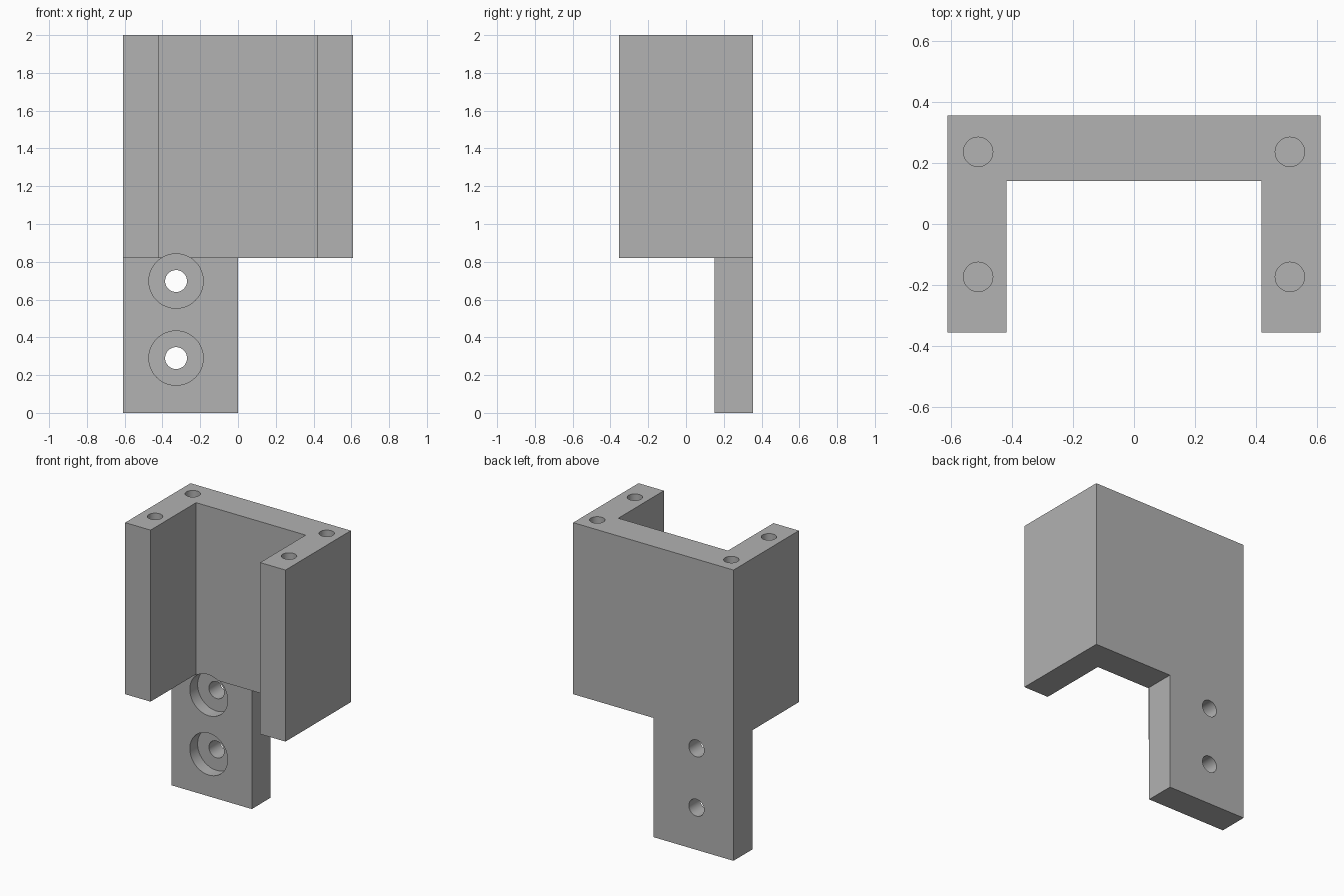
import bpy
import bmesh
import math
from mathutils import Matrix

default = bpy.data.objects.get("Cube")
if default:
    bpy.data.objects.remove(default, do_unlink=True)

grey = bpy.data.materials.new("plain grey")
grey.use_nodes = True
colour = (0.445, 0.445, 0.445, 1)
grey.diffuse_color = colour
grey.node_tree.nodes["Principled BSDF"].inputs["Base Color"].default_value = colour

W, D, SPLIT, TOP = 0.61, 0.355, 0.82, 2.0
INNER, PLATE_Y, TAB_Y = 0.417, 0.14, 0.15


def add_object(name, bm):
    bmesh.ops.recalc_face_normals(bm, faces=bm.faces)
    mesh = bpy.data.meshes.new(name)
    bm.to_mesh(mesh)
    bm.free()
    obj = bpy.data.objects.new(name, mesh)
    mesh.materials.append(grey)
    bpy.context.collection.objects.link(obj)
    return obj


def prism(name, outline, z0, z1):
    bm = bmesh.new()
    face = bm.faces.new([bm.verts.new((x, y, z0)) for x, y in outline])
    up = bmesh.ops.extrude_face_region(bm, geom=[face])["geom"]
    for v in up:
        if isinstance(v, bmesh.types.BMVert):
            v.co.z = z1
    return add_object(name, bm)


def cylinder(bm, centre, radius, length, rotation=Matrix()):
    bmesh.ops.create_cone(bm, cap_ends=True, segments=48, radius1=radius,
                          radius2=radius, depth=length,
                          matrix=Matrix.Translation(centre) @ rotation)


def boolean(target, tool, operation):
    mod = target.modifiers.new(tool.name, 'BOOLEAN')
    mod.operation = operation
    mod.solver = 'EXACT'
    mod.object = tool
    bpy.context.view_layer.objects.active = target
    bpy.ops.object.modifier_apply(modifier=mod.name)
    bpy.data.objects.remove(tool, do_unlink=True)


# U-shaped channel with the mounting tab hanging below its back plate
bracket = prism("mounting_bracket", [
    (-W, -D), (-INNER, -D), (-INNER, PLATE_Y), (INNER, PLATE_Y),
    (INNER, -D), (W, -D), (W, D), (-W, D)], SPLIT, TOP)
tab = prism("mounting_tab", [(-W, TAB_Y), (0, TAB_Y), (0, D), (-W, D)], 0, SPLIT + 0.1)
boolean(bracket, tab, 'UNION')

# Blind holes in the top face
DEPTH = 0.4
bm = bmesh.new()
for x in (-0.51, 0.51):
    for y in (-0.173, 0.236):
        cylinder(bm, (x, y, TOP), 0.048, 2 * DEPTH)
boolean(bracket, add_object("top_hole_cutter", bm), 'DIFFERENCE')

# Through holes in the tab, then their wide counterbores
along_y = Matrix.Rotation(math.pi / 2, 4, 'X')
for name, radius, y0, y1 in (("bolt_hole_cutter", 0.058, 0, 0.5),
                             ("counterbore_cutter", 0.144, 0, TAB_Y + 0.085)):
    bm = bmesh.new()
    for z in (0.29, 0.698):
        cylinder(bm, (-0.328, (y0 + y1) / 2, z), radius, y1 - y0, along_y)
    boolean(bracket, add_object(name, bm), 'DIFFERENCE')

# Smooth hole walls, crisp box edges
bpy.ops.object.select_all(action='DESELECT')
bracket.select_set(True)
bpy.context.view_layer.objects.active = bracket
bpy.ops.object.shade_smooth_by_angle(angle=math.radians(30))
